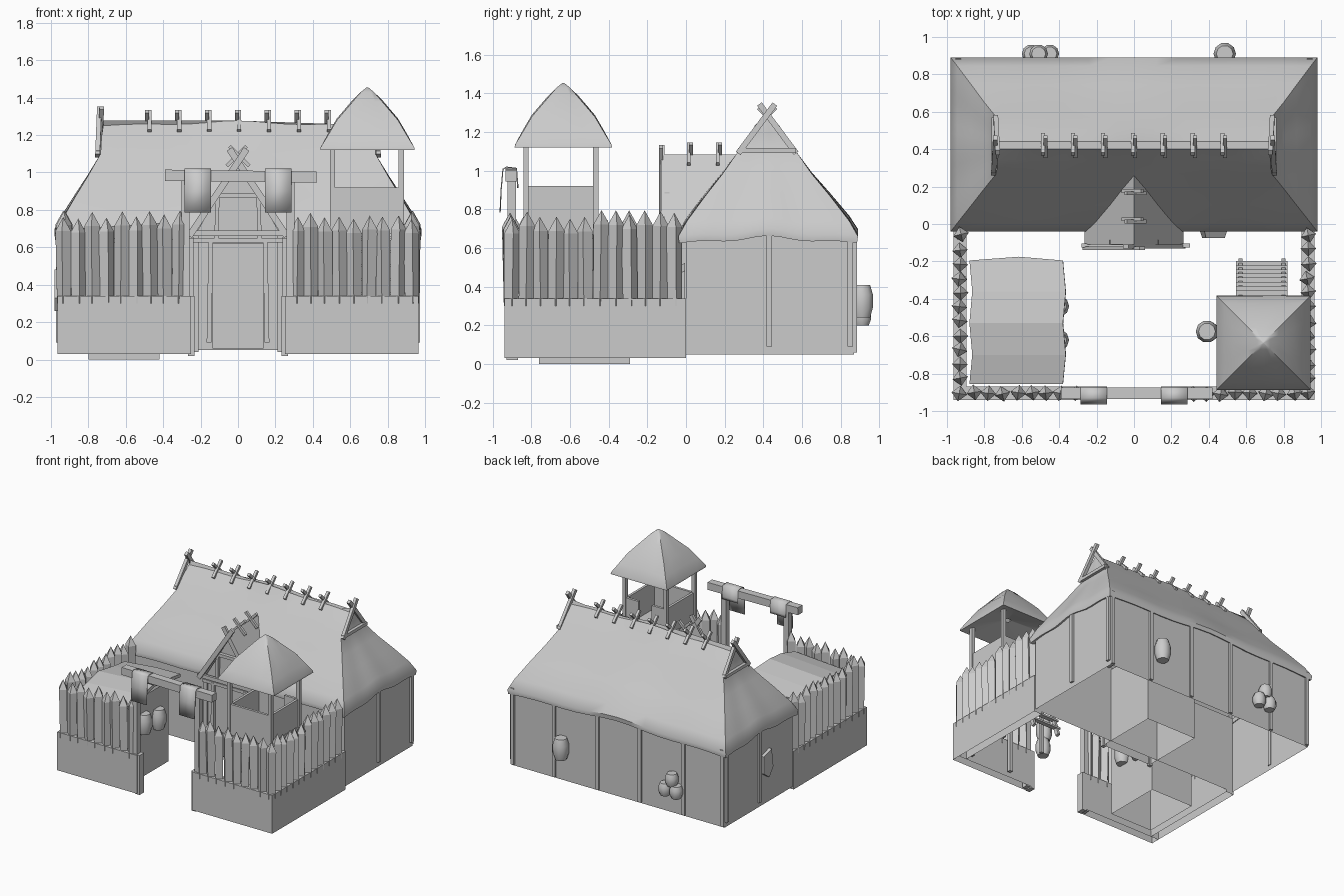
import bpy, bmesh, math, random
from mathutils import Vector

if "Cube" in bpy.data.objects:
    bpy.data.objects.remove(bpy.data.objects["Cube"])
random.seed(4)

def make(name, verts, faces, smooth=None):
    me = bpy.data.meshes.new(name)
    me.from_pydata(verts, [], faces)
    bm = bmesh.new(); bm.from_mesh(me)
    bmesh.ops.recalc_face_normals(bm, faces=bm.faces)
    bm.to_mesh(me); bm.free()
    ob = bpy.data.objects.new(name, me)
    bpy.context.collection.objects.link(ob)
    if smooth:
        bpy.ops.object.select_all(action='DESELECT')
        ob.select_set(True)
        bpy.context.view_layer.objects.active = ob
        bpy.ops.object.shade_smooth_by_angle(angle=math.radians(smooth))
    return ob

def box(name, x0, x1, y0, y1, z0, z1, bottom=True, top=True):
    v = [(x, y, z) for z in (z0, z1) for x, y in ((x0, y0), (x1, y0), (x1, y1), (x0, y1))]
    f = [(i, (i + 1) % 4, (i + 1) % 4 + 4, i + 4) for i in range(4)]
    f += [(3, 2, 1, 0)] * bottom + [(4, 5, 6, 7)] * top
    return make(name, v, f)

def bar(name, a, b, w, side=(1, 0, 0), d=None):
    """Square timber from a to b."""
    a, b = Vector(a), Vector(b)
    s = Vector(side).normalized()
    t = (b - a).normalized().cross(s) * (d or w) / 2
    s = s * w / 2
    v = [p + i * s + j * t for p in (a, b) for i, j in ((-1, -1), (1, -1), (1, 1), (-1, 1))]
    f = [(i, (i + 1) % 4, (i + 1) % 4 + 4, i + 4) for i in range(4)]
    return make(name, v, f + [(3, 2, 1, 0), (4, 5, 6, 7)])

def barrel(name, c, r, h, n=10):
    """Round body from (radius, height) points."""
    prof = [(r * .75, -h / 2), (r, -h / 5), (r, h / 5), (r * .75, h / 2)]
    v = [(c[0] + q * math.cos(2 * math.pi * k / n), c[1] + q * math.sin(2 * math.pi * k / n), c[2] + z)
         for q, z in prof for k in range(n)]
    f = [(j * n + k, j * n + (k + 1) % n, (j + 1) * n + (k + 1) % n, (j + 1) * n + k)
         for j in range(3) for k in range(n)]
    return make(name, v, f + [tuple(range(n)), tuple(range(3 * n, 4 * n))], 50)

def rect_loft(name, rings, n, wave, smooth):
    """Loft of rectangles (x0,x1,y0,y1,z,wave factor), every side cut into n pieces."""
    v = []
    for x0, x1, y0, y1, z, k in rings:
        cs = [(x0, y0), (x1, y0), (x1, y1), (x0, y1)]
        for s in range(4):
            (ax, ay), (bx, by) = cs[s], cs[(s + 1) % 4]
            for i in range(n):
                t = i / n
                v.append((ax + (bx - ax) * t, ay + (by - ay) * t,
                          z + k * wave * math.sin(math.pi * t) * (1 + .5 * math.cos(14 * (t - .5)))))
    N = 4 * n
    f = [(j * N + i, j * N + (i + 1) % N, (j + 1) * N + (i + 1) % N, (j + 1) * N + i)
         for j in range(len(rings) - 1) for i in range(N)]
    f.append(tuple(range((len(rings) - 1) * N, len(rings) * N)))
    return make(name, v, f, smooth)

def cross(name, x, y, z, along, h=.06, w=.022):
    """Small crossed ridge timbers; along is the ridge direction."""
    s = Vector(along)
    t = Vector((s.y, s.x, 0))
    c = Vector((x, y, z))
    for k in (-1, 1):
        o = c + s * k * .006
        bar(name, o - t * k * h - Vector((0, 0, h)), o + t * k * h * .75 + Vector((0, 0, h * .75)), w, along)

# Long house walls and thatched roof
box("house_walls", -.955, .955, 0, .87, .05, .68, bottom=False, top=False)
rect_loft("house_roof", [
    (-.95, .95, .0, .86, .635, 1), (-.975, .975, -.035, .885, .625, 1), (-.98, .98, -.04, .89, .66, 1),
    (-.945, .945, .005, .845, .74, .7), (-.87, .87, .10, .745, .87, .4),
    (-.80, .80, .19, .65, .985, .2), (-.735, .735, .27, .57, 1.10, 0),
    (-.73, .73, .345, .495, 1.19, 0), (-.72, .72, .40, .44, 1.25, .7)], 16, .026, 40)

# Wall posts
for x in (-.94, -.59, -.2, .18, .57, .94):
    box("back_post", x - .014, x + .014, .86, .885, .06, .68)
for s in (-1, 1):
    for y in (.43, .85):
        box("side_post", s * .96 - .012, s * .96 + .012, y - .014, y + .014, .09, .67)

# Ridge crosses and gable boards
for i in range(7):
    cross("ridge_cross", -.48 + .16 * i, .42, 1.282, (1, 0, 0))
for s in (-1, 1):
    for k in (-1, 1):
        bar("gable_board", (s * (.745 + .006 * k), .42 - k * .15, 1.09),
            (s * (.735 + .006 * k), .42 + k * .04, 1.345), .025, (1, 0, 0), .03)
    bar("gable_sill", (s * .75, .27, 1.105), (s * .75, .57, 1.105), .025)

# Porch: gable roof, wall, frame, door
sec = [(-.265, .67), (0, 1.085), (.265, .67), (.24, .67), (0, 1.045), (-.24, .67)]
make("porch_roof", [(x, y, z) for y in (-.11, .27) for x, z in sec],
     [(i, (i + 1) % 6, (i + 1) % 6 + 6, i + 6) for i in range(6)]
     + [(0, 1, 4, 5), (1, 2, 3, 4), (6, 7, 10, 11), (7, 8, 9, 10)])
make("porch_gable_wall", [(-.24, -.085, .65), (.24, -.085, .65), (0, -.085, 1.05)], [(0, 1, 2)])
box("porch_walls", -.225, .225, -.085, .43, .05, .66, bottom=False)
for k in (-1, 1):
    bar("porch_board", (k * .26, -.125 + k * .005, .66), (-k * .045, -.125 + k * .005, 1.125), .02, (0, 1, 0), .035)
    bar("porch_post", (k * .155, -.105, .09), (k * .145, -.105, .64), .025)
    box("porch_corner_post", k * .225 - .015, k * .225 + .015, -.1, -.07, .04, .66)
    bar("porch_upper_post", (k * .115, -.1, .64), (k * .11, -.1, .87), .022)
box("porch_tie_beam", -.28, .30, -.125, -.105, .66, .69)
box("porch_lintel", -.24, .24, -.115, -.085, .625, .65)
box("porch_collar", -.13, .13, -.112, -.085, .865, .89)
box("door", -.135, .135, -.095, -.085, .06, .62)
box("door_rail", -.135, .135, -.1, -.09, .23, .25)
for y in (.02, .17):
    cross("porch_ridge_cross", 0, y, 1.095, (0, 1, 0), .06, .02)

# Palisade bases
T = .07
box("front_base_left", -.965, -.25, -.94, -.94 + T, .03, .34, bottom=False)
box("front_base_right", .25, .965, -.94, -.94 + T, .03, .34, bottom=False)
for s in (-1, 1):
    xs = sorted((s * .965, s * (.965 - T)))
    box("side_base", xs[0], xs[1], -.87, 0, .03, .34, bottom=False)

# Palisade stakes: four-sided with pyramid points
def stake(x, y):
    h = random.uniform(.75, .80)
    dx, dy = random.uniform(-.006, .006), random.uniform(-.006, .006)
    n, r, a0 = 4, .042, random.uniform(-.25, .25)
    v = [(x + ox + q * math.cos(a0 + k * math.pi / 2), y + oy + q * math.sin(a0 + k * math.pi / 2), z)
         for z, q, ox, oy in ((.3, r * .9, 0, 0), (h - .075, r, dx, dy)) for k in range(n)] + [(x + dx, y + dy, h)]
    f = [(k, (k + 1) % n, (k + 1) % n + n, k + n) for k in range(n)]
    f += [(k + n, (k + 1) % n + n, 2 * n) for k in range(n)]
    make("palisade_stake", v, f + [tuple(range(n))])
for s in (-1, 1):
    for i in range(9):
        stake(s * (.93 - .077 * i), -.905)
    for i in range(1, 12):
        stake(s * .93, -.905 + .077 * i)

# Gate: posts, beam, draped banners
for s in (-1, 1):
    box("gate_post", s * .28 - .022, s * .28 + .022, -.925, -.88, .03, .97)
    box("gate_jamb", s * .25 - .018, s * .25 + .018, -.93, -.87, .02, .34)
    prof = [(-.965, .785), (-.96, .9), (-.95, 1.01), (-.93, 1.022), (-.875, 1.015), (-.868, .93), (-.868, .91)]
    x0, x1 = s * .215 - .07, s * .215 + .07
    b = make("gate_banner", [(x, y, z) for y, z in prof for x in (x0, x1)],
             [(2 * i, 2 * i + 1, 2 * i + 3, 2 * i + 2) for i in range(len(prof) - 1)], 50)
    b.modifiers.new("cloth", 'SOLIDIFY').thickness = .006
bar("gate_beam", (-.39, -.905, .985), (.42, -.905, .975), .06, (0, 1, 0))

# Watch tower: posts, platform, parapet, roof
for x in (.505, .873):
    for y in (-.828, -.467):
        box("tower_post", x - .014, x + .014, y - .014, y + .014, .05, 1.15)
box("tower_floor", .5, .88, -.835, -.46, .67, .70)
box("parapet_front", .51, .87, -.835, -.815, .67, .92)
box("parapet_right", .855, .875, -.83, -.465, .67, .92)
box("parapet_left", .503, .523, -.83, -.465, .67, .92)
for x in (.52, .75):
    box("parapet_back", x, x + .11, -.48, -.46, .67, .92)
cx, cy = .692, -.635
rect_loft("tower_roof", [(cx - h, cx + h, cy - h, cy + h, z, k) for h, z, k in (
    (.02, 1.19, 0), (.235, 1.125, 0), (.252, 1.12, 0), (.25, 1.135, 0), (.21, 1.20, 1),
    (.163, 1.28, 1), (.082, 1.375, 1), (.035, 1.43, 0), (.004, 1.455, 0))], 4, .006, 60)

# Steep stair to the tower
for x in (.57, .80):
    bar("stair_rail", (x, -.2, .06), (x, -.42, .74), .022, (1, 0, 0), .03)
for i in range(8):
    y, z = -.215 - .022 * i, .12 + .075 * i
    box("stair_tread", .545, .82, y - .022, y + .016, z, z + .015)

# Yard hut with sagging cloth roof
box("hut_walls", -.80, -.42, -.76, -.29, 0, .65, bottom=False, top=False)
ys = [-.855, -.70, -.53, -.36, -.195]
xs = [-.88, -.63, -.38]
zs = [.635, .675, .70, .68, .65]
hut = make("hut_roof", [(x + .015 * ((i + j) % 2), y + (.02 if j == 1 and i == 4 else 0), zs[i] + .016 * j)
                        for i, y in enumerate(ys) for j, x in enumerate(xs)],
           [(3 * i + j, 3 * i + j + 1, 3 * i + j + 4, 3 * i + j + 3) for i in range(4) for j in range(2)])
hut.modifiers.new("thickness", 'SOLIDIFY').thickness = .025

# Barrels, pots and wall shields
barrel("back_barrel", (.485, .91, .325), .06, .17)
barrel("tower_barrel", (.39, -.575, .33), .06, .17)
barrel("tower_barrel_lower", (.40, -.575, .18), .055, .14)
for y, z in ((-.62, .44), (-.44, .41)):
    barrel("hut_pot", (-.405, y, z), .058, .16)
for x, z in ((-.55, .25), (-.45, .25), (-.51, .34)):
    barrel("back_pot", (x, .91, z), .05, .1)
outline = [(-.06, -.04), (-.01, -.11), (.06, -.06), (.06, .08), (-.04, .11)]
ring = [(i, (i + 1) % 5, (i + 1) % 5 + 5, i + 5) for i in range(5)] + [(5, 6, 7, 8, 9)]
make("side_shield", [(x, .34 + u, .37 + w) for x in (-.955, -.98) for u, w in outline], ring)
make("front_shield", [(.425 + u * q, y, .37 + w * q) for y, q in ((-.005, 1.4), (-.075, 1))
                      for u, w in outline], ring)
